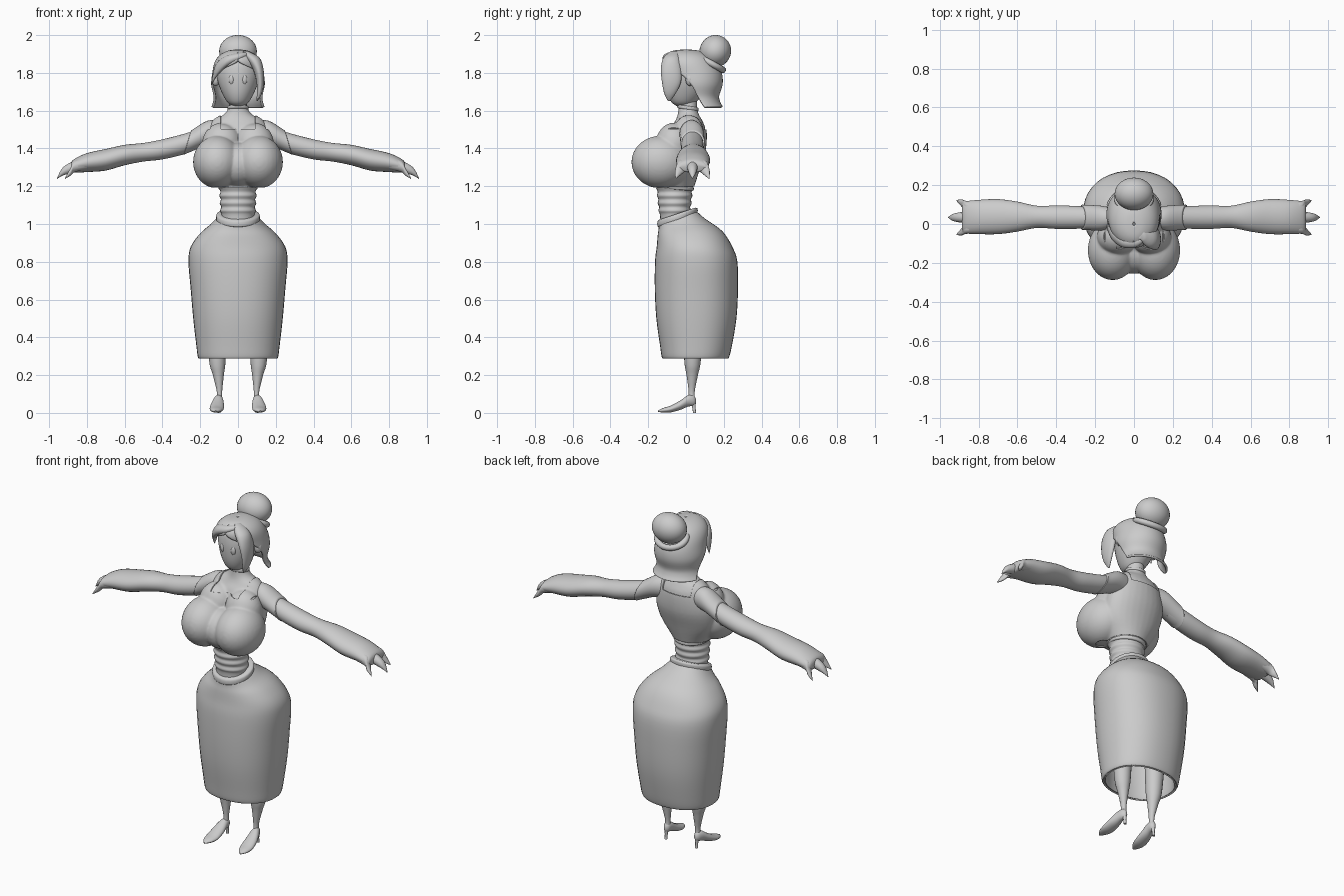
import bpy, bmesh, math
from mathutils import Vector

if "Cube" in bpy.data.objects:
    bpy.data.objects.remove(bpy.data.objects["Cube"])

grey = bpy.data.materials.new("plain_grey")
grey.diffuse_color = (0.6, 0.6, 0.6, 1)
grey.use_nodes = True
grey.node_tree.nodes["Principled BSDF"].inputs["Base Color"].default_value = grey.diffuse_color
ORDER = {'z': (2, 0, 1), 'x': (0, 1, 2), 'y': (1, 0, 2)}


def finish(name, bm):
    bmesh.ops.recalc_face_normals(bm, faces=bm.faces)
    for f in bm.faces:
        f.smooth = True
    me = bpy.data.meshes.new(name)
    bm.to_mesh(me)
    bm.free()
    me.materials.append(grey)
    ob = bpy.data.objects.new(name, me)
    bpy.context.collection.objects.link(ob)
    return ob


def spline(rows, steps):
    """Smooth interpolation between rows of numbers."""
    out = []
    for i in range(len(rows) - 1):
        p = [rows[max(0, min(len(rows) - 1, i + k))] for k in (-1, 0, 1, 2)]
        for s in range(steps):
            t = s / steps
            out.append([b + .5 * t * (c - a + t * (2*a - 5*b + 4*c - d + t * (3*(b - c) + d - a)))
                        for a, b, c, d in zip(*p)])
    return out + [list(rows[-1])]


def loft(name, axis, rows, n=28, steps=4, power=1.0):
    """Rows: position on axis, centre u, centre v, radius u, radius v, tilt."""
    bm = bmesh.new()
    a, u, v = ORDER[axis]
    rings = []
    for pos, cu, cv, ru, rv, tilt in spline([tuple(r) + (0,) * (6 - len(r)) for r in rows], steps):
        ring = []
        for k in range(n):
            c, s = math.cos(2*math.pi*k/n), math.sin(2*math.pi*k/n)
            du = max(ru, .001) * math.copysign(abs(c)**power, c)
            dv = max(rv, .001) * math.copysign(abs(s)**power, s)
            co = [0, 0, 0]
            co[a], co[u], co[v] = pos + tilt*dv, cu + du, cv + dv
            ring.append(bm.verts.new(co))
        rings.append(ring)
    for r, q in zip(rings, rings[1:]):
        for k in range(n):
            bm.faces.new((r[k], r[(k+1) % n], q[(k+1) % n], q[k]))
    bm.faces.new(rings[0])
    bm.faces.new(rings[-1])
    return finish(name, bm)


def ball(name, loc, size, tilt=0.0):
    bm = bmesh.new()
    bmesh.ops.create_uvsphere(bm, u_segments=32, v_segments=20, radius=1)
    ob = finish(name, bm)
    ob.location, ob.scale, ob.rotation_euler = loc, size, (tilt, 0, 0)
    return ob


def ring(name, z, y, rx, ry, h, tilt):
    """Rounded band lying around the body."""
    return loft(name, 'z', [(z - h, 0, y, rx*.9, ry*.9, tilt), (z - h*.6, 0, y, rx, ry, tilt),
                            (z + h*.6, 0, y, rx, ry, tilt), (z + h, 0, y, rx*.9, ry*.9, tilt)])


# Skirt: outer wall, rounded hem, then inner wall back up
inner = loft("skirt", 'z', [
    (.6, 0, .05, .19, .17), (.32, 0, .05, .19, .155), (.292, 0, .05, .2, .167),
    (.295, 0, .05, .212, .178), (.36, 0, .053, .221, .191), (.5, 0, .055, .237, .212),
    (.65, 0, .055, .25, .22), (.8, 0, .054, .262, .218), (.88, 0, .045, .25, .2),
    (.95, 0, .022, .2, .172, .06), (1.0, 0, -.02, .14, .125, .2), (1.035, 0, -.045, .106, .1, .33)],
    n=40, power=.9)

# Waist with folds, and belt
folds = [(1.0, 0, -.05, .09, .085)]
for i in range(4):
    z = 1.05 + i*.04
    folds += [(z, 0, -.06, .087 + i*.002, .078 + i*.004), (z + .02, 0, -.06, .095 + i*.002, .086 + i*.004)]
loft("waist", 'z', folds)
ring("belt", 1.035, -.045, .115, .106, .02, .33)
ring("bodice_hem", 1.195, -.06, .103, .1, .013, -.08)

# Torso blended with bust
parts = [loft("torso", 'z', [
    (1.18, 0, -.06, .093, .092), (1.22, 0, -.055, .12, .1), (1.3, 0, -.03, .165, .1),
    (1.4, 0, 0, .175, .1), (1.5, 0, .01, .155, .093), (1.55, 0, .015, .125, .07),
    (1.58, 0, .012, .075, .056), (1.62, 0, .01, .05, .05), (1.7, 0, .01, .045, .047)])]
parts.append(ball("bust_middle", (0, -.13, 1.315), (.12, .12, .11)))
for s in (-1, 1):
    parts.append(ball("bust_side", (s*.11, -.135, 1.328), (.122, .148, .133)))
    parts.append(ball("bust_upper", (s*.085, -.065, 1.42), (.1, .09, .11)))
bpy.ops.object.select_all(action='DESELECT')
for p in parts:
    p.select_set(True)
bpy.context.view_layer.objects.active = parts[0]
bpy.ops.object.join()
torso = parts[0]
mod = torso.modifiers.new("blend", 'REMESH')
mod.mode, mod.voxel_size, mod.use_smooth_shade = 'VOXEL', .008, True
mod = torso.modifiers.new("soften", 'SMOOTH')
mod.iterations, mod.factor = 6, .5

# Bodice: layer over the torso with neckline, straps and arm openings
bm = bmesh.new()
bm.from_object(torso, bpy.context.evaluated_depsgraph_get())
cuts = [((0, 0, 1.5), (0, 0, 1)), ((0, 0, 1.2), (0, 0, 1))]
cuts += [((x, 0, 0), (1, 0, 0)) for x in (-.145, -.09, .09, .145)]
for co, no in cuts:
    bmesh.ops.bisect_plane(bm, geom=bm.verts[:] + bm.edges[:] + bm.faces[:], plane_co=co, plane_no=no)
gone = []
for f in bm.faces:
    c = f.calc_center_median()
    if c.z < 1.2 or (c.z > 1.5 and not .09 < abs(c.x) < .145):
        gone.append(f)
bmesh.ops.delete(bm, geom=gone, context='FACES')
bodice = finish("bodice", bm)
mod = bodice.modifiers.new("cloth", 'SOLIDIFY')
mod.thickness, mod.offset = .006, 1

# Neck band
ring("neck_band", 1.615, .01, .056, .056, .01, -.15)

for s, side in ((-1, "left"), (1, "right")):
    # Sleeve and arm
    loft(side + "_sleeve", 'x', [
        (s*.1, .03, 1.49, .05, .06), (s*.17, .03, 1.48, .064, .066, -s*.1),
        (s*.25, .034, 1.44, .064, .064, -s*.25), (s*.267, .035, 1.43, .064, .063, -s*.3),
        (s*.268, .035, 1.428, .05, .05, -s*.3)])
    loft(side + "_arm", 'x', [
        (s*.2, .033, 1.455, .05, .05), (s*.28, .034, 1.425, .058, .054), (s*.4, .035, 1.395, .06, .053),
        (s*.5, .037, 1.38, .057, .049), (s*.6, .038, 1.365, .077, .054), (s*.7, .038, 1.34, .09, .057),
        (s*.8, .036, 1.325, .088, .05), (s*.87, .034, 1.307, .082, .035), (s*.885, .034, 1.3, .07, .02)])
    for y0, y1, tip in ((-.022, -.055, .915), (.034, .034, .957), (.09, .122, .915)):
        loft(side + "_finger", 'x', [
            (s*.8, y0, 1.32, .025, .03), (s*.865, y0, 1.305, .029, .031),
            (s*(tip - .03), (y0 + y1)/2, 1.278, .02, .022), (s*tip, y1, 1.242, .002, .003)], n=14)
    # Leg, shoe and heel
    loft(side + "_leg", 'z', [
        (.58, s*.115, .04, .06, .06), (.29, s*.11, .035, .045, .045), (.2, s*.104, .033, .029, .03),
        (.11, s*.098, .03, .014, .016), (.06, s*.1, .03, .018, .02)], n=20)
    loft(side + "_shoe", 'y', [
        (-.147, s*.118, .009, .004, .004), (-.12, s*.116, .014, .026, .012), (-.08, s*.113, .021, .037, .018),
        (-.03, s*.109, .041, .035, .025), (.01, s*.104, .063, .026, .03),
        (.04, s*.1, .066, .018, .028), (.053, s*.1, .062, .006, .012)], n=20)
    loft(side + "_heel", 'z', [(0, s*.1, .045, .008, .008), (.03, s*.1, .042, .008, .009),
                               (.07, s*.1, .038, .014, .014)], n=12)
    # Eye and ear
    ball(side + "_eye", (s*.034, -.092, 1.765), (.015, .012, .026))
    ball(side + "_ear", (s*.118, .02, 1.765), (.022, .022, .034))

# Head
loft("head", 'z', [
    (1.625, 0, -.01, .03, .04), (1.645, 0, -.012, .056, .065), (1.69, 0, -.002, .083, .094),
    (1.75, 0, .008, .106, .112), (1.81, 0, .014, .115, .117), (1.86, 0, .015, .1, .105),
    (1.895, 0, .015, .06, .06), (1.905, 0, .015, .01, .01)], n=32)

# Hair shell: open at the face, flared at the bottom
bm = bmesh.new()
prev = None
for z, cy, rx, ry, gap in spline([
        (1.918, 0, .005, .008, 0), (1.912, 0, .05, .065, 0), (1.89, .008, .092, .11, 0),
        (1.855, .018, .118, .135, 4), (1.8, .04, .13, .143, 58), (1.74, .05, .136, .138, 80),
        (1.68, .055, .124, .115, 92), (1.645, .06, .128, .115, 100), (1.618, .06, .143, .13, 108)], 4):
    row = []
    for k in range(41):
        ang = math.radians(-90 + gap + (360 - 2*gap) * k / 40)
        row.append(bm.verts.new((rx*math.cos(ang), cy + ry*math.sin(ang), z)))
    if prev:
        for k in range(40):
            bm.faces.new((prev[k], prev[k+1], row[k+1], row[k]))
    prev = row
bmesh.ops.remove_doubles(bm, verts=bm.verts, dist=.0005)
hair = finish("hair", bm)
mod = hair.modifiers.new("thickness", 'SOLIDIFY')
mod.thickness, mod.offset = .012, 0

# Front locks swept to each side of the parting
loft("front_lock", 'z', [
    (1.915, .04, -.06, .015, .02), (1.88, .078, -.075, .036, .045), (1.82, .107, -.078, .028, .055),
    (1.75, .118, -.077, .02, .05), (1.69, .113, -.085, .013, .03), (1.65, .1, -.09, .003, .005)], n=20)
loft("fringe", 'x', [
    (.06, -.07, 1.9, .012, .01), (.01, -.09, 1.885, .03, .022), (-.06, -.088, 1.862, .032, .03),
    (-.11, -.055, 1.82, .03, .036), (-.13, -.03, 1.78, .02, .03), (-.139, -.02, 1.74, .004, .006)], n=20)

# Bun and hair tie
ball("bun", (0, .155, 1.915), (.1, .083, .086), -.5)
bpy.ops.mesh.primitive_torus_add(major_segments=36, minor_segments=12, major_radius=.075,
                                 minor_radius=.017, location=(0, .133, 1.85), rotation=(-.5, 0, 0))
tie = bpy.context.object
tie.name = "hair_tie"
tie.scale = (1.12, .95, 1)
tie.data.materials.append(grey)
bpy.ops.object.shade_smooth()

# Smooth shading with crisp edges
for ob in bpy.context.collection.objects:
    ob.select_set(ob is not torso)
bpy.ops.object.shade_smooth_by_angle(angle=math.radians(50))
